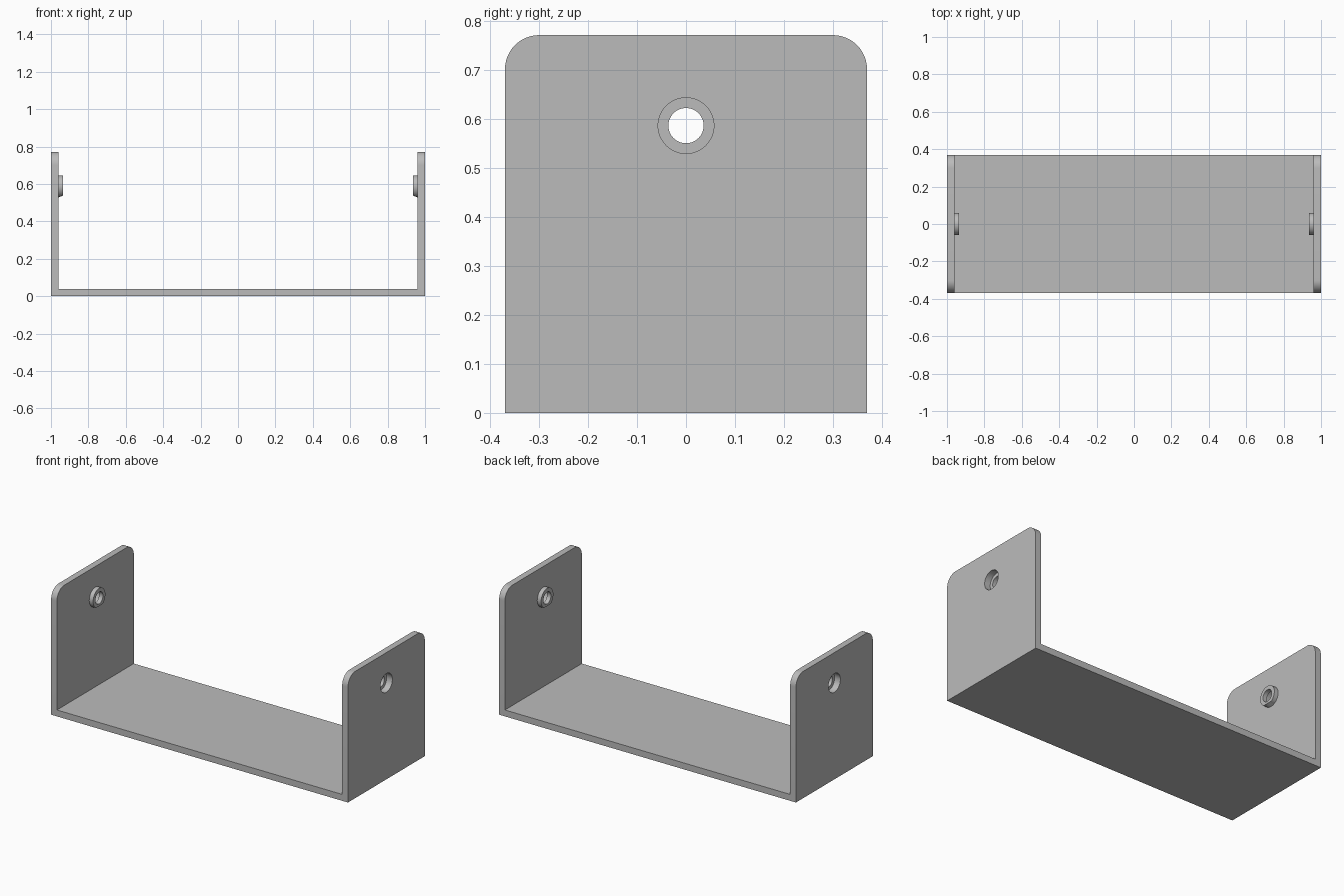
import bpy, bmesh
from math import cos, sin, pi, radians
from mathutils import Matrix

HALF_X, HALF_Y, HEIGHT, WALL = 1.0, 0.37, 0.772, 0.039
CORNER_R = 0.07
HOLE_Z, RECESS_R, BORE_R, BOSS_R = 0.587, 0.057, 0.036, 0.059
BOSS_TIP = 0.935
SEGMENTS = 64

cube = bpy.data.objects.get("Cube")
if cube:
    bpy.data.objects.remove(cube, do_unlink=True)

grey = bpy.data.materials.new("light_grey")
grey.use_nodes = True
colour = (0.5, 0.5, 0.5, 1)
grey.diffuse_color = colour
grey.node_tree.nodes["Principled BSDF"].inputs["Base Color"].default_value = colour


def make_object(name, bm):
    bmesh.ops.recalc_face_normals(bm, faces=bm.faces)
    mesh = bpy.data.meshes.new(name)
    bm.to_mesh(mesh)
    bm.free()
    mesh.materials.append(grey)
    obj = bpy.data.objects.new(name, mesh)
    bpy.context.collection.objects.link(obj)
    return obj


def activate(obj):
    bpy.ops.object.select_all(action='DESELECT')
    obj.select_set(True)
    bpy.context.view_layer.objects.active = obj


# U-shaped bracket, extruded from its front profile
inner = HALF_X - WALL
profile = [(-HALF_X, 0), (HALF_X, 0), (HALF_X, HEIGHT), (inner, HEIGHT),
           (inner, WALL), (-inner, WALL), (-inner, HEIGHT), (-HALF_X, HEIGHT)]
bm = bmesh.new()
face = bm.faces.new([bm.verts.new((x, -HALF_Y, z)) for x, z in profile])
extruded = bmesh.ops.extrude_face_region(bm, geom=[face])["geom"]
bmesh.ops.translate(bm, vec=(0, 2 * HALF_Y, 0),
                    verts=[v for v in extruded if isinstance(v, bmesh.types.BMVert)])

# Rounded top corners of both walls
corners = [e for e in bm.edges
           if all(v.co.z > HEIGHT - 0.01 for v in e.verts)
           and abs(e.verts[0].co.y - e.verts[1].co.y) < 0.01]
bmesh.ops.bevel(bm, geom=corners, offset=CORNER_R, segments=12,
                profile=0.5, affect='EDGES')
bracket = make_object("bracket", bm)

# Round holes through both walls
bm = bmesh.new()
bmesh.ops.create_cone(bm, cap_ends=True, segments=SEGMENTS, radius1=RECESS_R,
                      radius2=RECESS_R, depth=2.4,
                      matrix=Matrix.Translation((0, 0, HOLE_Z)) @ Matrix.Rotation(pi / 2, 4, 'Y'))
cutter = make_object("hole_cutter", bm)
cutter.hide_render = True
activate(bracket)
holes = bracket.modifiers.new("holes", 'BOOLEAN')
holes.operation = 'DIFFERENCE'
holes.solver = 'EXACT'
holes.object = cutter
bpy.ops.object.modifier_apply(modifier=holes.name)
bpy.data.objects.remove(cutter, do_unlink=True)


def make_boss(name, side):
    """Raised ring closing the recess on the inner face of a wall."""
    bm = bmesh.new()
    section = [(inner, BOSS_R), (BOSS_TIP, BOSS_R), (BOSS_TIP, BORE_R), (inner, BORE_R)]
    loops = []
    for x, r in section:
        loop = []
        for i in range(SEGMENTS):
            a = 2 * pi * i / SEGMENTS
            z = r * sin(a)
            if x == BOSS_TIP:
                z = max(z, -0.049)  # sloped underside
            loop.append(bm.verts.new((side * x, r * cos(a), HOLE_Z + z)))
        loops.append(loop)
    for k, loop in enumerate(loops):
        following = loops[(k + 1) % len(loops)]
        for i in range(SEGMENTS):
            j = (i + 1) % SEGMENTS
            bm.faces.new((loop[i], loop[j], following[j], following[i]))
    return make_object(name, bm)


parts = [bracket, make_boss("left_boss", 1), make_boss("right_boss", -1)]
for part in parts:
    activate(part)
    bpy.ops.object.shade_smooth_by_angle(angle=radians(30))
